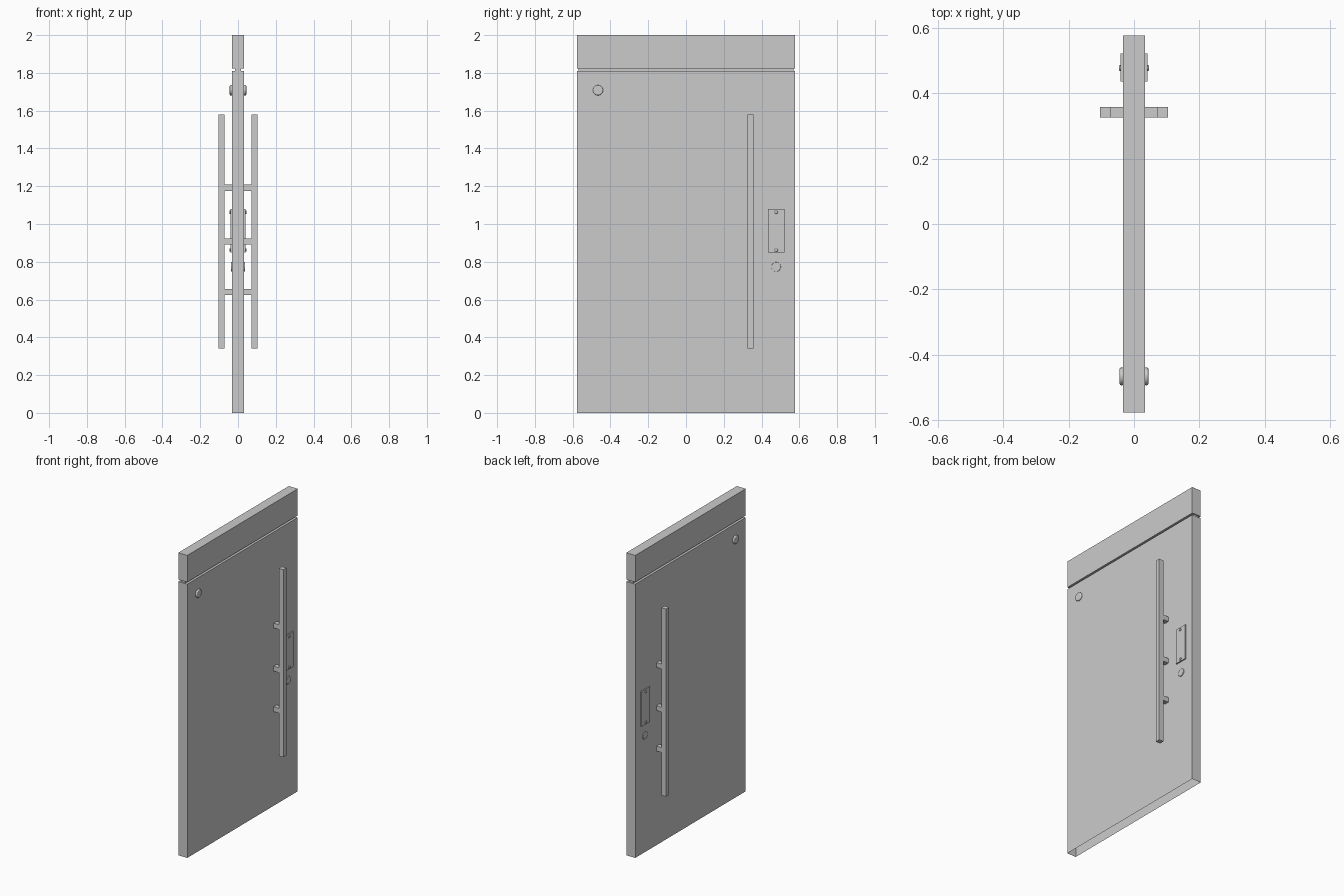
import bpy, bmesh
from math import radians

if "Cube" in bpy.data.objects:
    bpy.data.objects.remove(bpy.data.objects["Cube"])


def box(name, x, y, z, open_bottom=False):
    """Box from (min, max) ranges, optionally without its underside."""
    bm = bmesh.new()
    bmesh.ops.create_cube(bm, size=1)
    for v in bm.verts:
        v.co = [r[0] + (c + 0.5) * (r[1] - r[0]) for c, r in zip(v.co, (x, y, z))]
    bm.normal_update()
    if open_bottom:
        low = [f for f in bm.faces if f.normal.z < -0.5]
        bmesh.ops.delete(bm, geom=low, context='FACES_ONLY')
    mesh = bpy.data.meshes.new(name)
    bm.to_mesh(mesh)
    bm.free()
    ob = bpy.data.objects.new(name, mesh)
    bpy.context.collection.objects.link(ob)
    return ob


def disc(name, x, y, z, r, bevel):
    """Round cap along x, with a softened rim."""
    bpy.ops.mesh.primitive_cylinder_add(
        vertices=32, radius=r, depth=x[1] - x[0],
        location=((x[0] + x[1]) / 2, y, z), rotation=(0, radians(90), 0))
    ob = bpy.context.object
    ob.name = name
    # apply the transform so the mirror works about the world origin
    bpy.ops.object.transform_apply(location=True, rotation=True, scale=True)
    b = ob.modifiers.new("rim", 'BEVEL')
    b.width, b.segments, b.angle_limit = bevel, 3, radians(40)
    bpy.ops.object.shade_smooth_by_angle(angle=radians(35))
    return ob


def both_sides(ob):
    ob.modifiers.new("other_side", 'MIRROR').use_axis = (True, False, False)


T, W = 0.033, 0.577

# door leaf (open underneath), header panel and the strip joining them
box("door_leaf", (-T, T), (-W, W), (0, 1.81), open_bottom=True)
box("header_panel", (-T, T), (-W, W), (1.823, 2))
box("header_joint", (-0.016, 0.016), (-0.57, 0.57), (1.81, 1.823))

# long pull bars on three standoffs
both_sides(box("pull_bar", (0.071, 0.104), (0.325, 0.357), (0.34, 1.58)))
for i, z in enumerate((0.639, 0.907, 1.192)):
    both_sides(box(f"bar_standoff_{i + 1}", (T, 0.071), (0.325, 0.357), (z - 0.016, z + 0.016)))

# lock plate with two screws
both_sides(box("lock_plate", (T, 0.041), (0.435, 0.521), (0.848, 1.08)))
for i, z in enumerate((0.862, 1.063)):
    both_sides(disc(f"plate_screw_{i + 1}", (0.039, 0.046), 0.477, z, 0.009, 0.003))

# upper hinge cap and lock cylinder
both_sides(disc("hinge_cap", (T - 0.003, 0.044), -0.466, 1.708, 0.027, 0.005))
both_sides(disc("lock_cylinder", (T - 0.003, 0.038), 0.477, 0.773, 0.025, 0.002))
